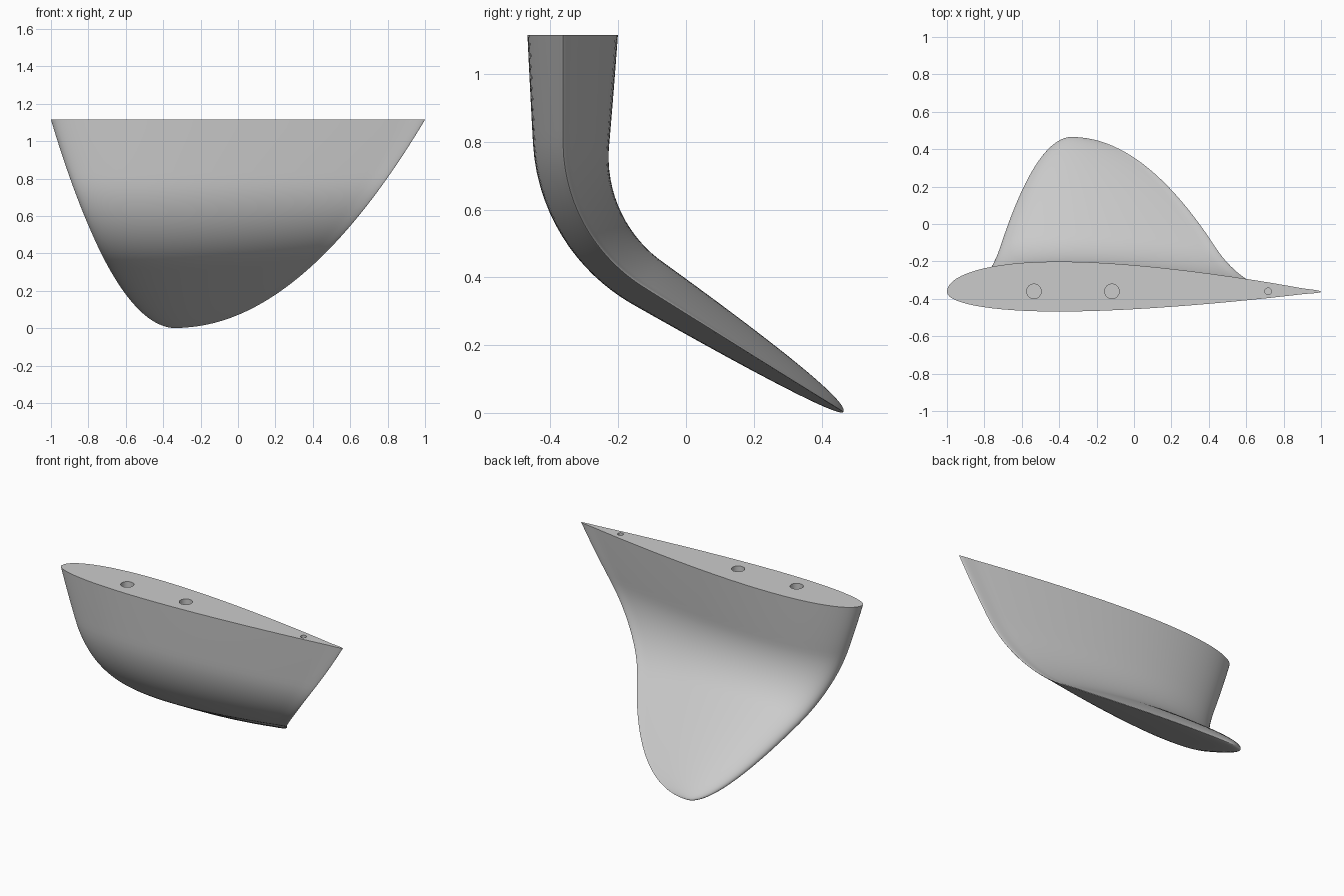
import bpy, bmesh, math
from mathutils import Vector

cube = bpy.data.objects.get("Cube")
if cube:
    bpy.data.objects.remove(cube, do_unlink=True)

TOP = 1.115          # height of the flat mounting face
MID_Y = -0.363       # chord line of the mounting face
BEND_Z = 0.8         # where the straight root starts to curve
RADIUS = 0.505
TURN = math.radians(58)
TIP_Z = 0.003
STATIONS, HALF = 72, 40

grey = bpy.data.materials.new("light grey")
grey.use_nodes = True
colour = (0.6, 0.6, 0.6, 1)
grey.diffuse_color = colour
grey.node_tree.nodes["Principled BSDF"].inputs["Base Color"].default_value = colour


def spine(d):
    """Point (y, z) and bend angle at distance d down the chord line."""
    straight, arc = TOP - BEND_Z, RADIUS * TURN
    if d < straight:
        return MID_Y, TOP - d, 0.0
    a = min((d - straight) / RADIUS, TURN)
    rest = max(d - straight - arc, 0)
    y = MID_Y + RADIUS * (1 - math.cos(a)) + rest * math.sin(a)
    z = BEND_Z - RADIUS * math.sin(a) - rest * math.cos(a)
    return y, z, a


def thickness(u):
    """Airfoil half thickness, 1 at its thickest, with a rounded trailing edge."""
    foil = 10 * (0.2969 * math.sqrt(u) - 0.126 * u - 0.3516 * u**2
                 + 0.2843 * u**3 - 0.1036 * u**4)
    return min(max(foil, 0.5 * math.sqrt(1 - u)) if u > 0.9 else foil,
               0.8 * math.sqrt(max(1 - u, 0)) if u > 0.98 else 2)


# Fin: airfoil sections swept down the bent spine, with parabolic edges
bend_end = spine(TOP - BEND_Z + RADIUS * TURN)[1]
length = TOP - BEND_Z + RADIUS * TURN + (bend_end - TIP_Z) / math.cos(TURN)
bm = bmesh.new()
rings = []
for i in range(STATIONS):
    t = 1 - i / STATIONS
    y, z, a = spine(length * (1 - t * t))
    size = math.sqrt(max(z - TIP_Z, 0) / (TOP - TIP_Z))
    ring = []
    for k in range(2 * HALF):
        angle = math.pi * k / HALF
        u = (1 - math.cos(angle)) / 2
        side = 0.162 if k < HALF else -0.105
        off = side * thickness(u) * size
        x = -0.33 + size * (-0.67 + 2 * u)
        ring.append(bm.verts.new((x, y + off * math.cos(a), z + off * math.sin(a))))
    rings.append(ring)
for r0, r1 in zip(rings, rings[1:]):
    for k in range(2 * HALF):
        n = (k + 1) % (2 * HALF)
        bm.faces.new((r0[k], r0[n], r1[n], r1[k]))
bm.faces.new(rings[0])
y, z, a = spine(length)
tip = bm.verts.new((-0.33, y, z))
for k in range(2 * HALF):
    bm.faces.new((rings[-1][k], rings[-1][(k + 1) % (2 * HALF)], tip))
bmesh.ops.recalc_face_normals(bm, faces=bm.faces[:])
mesh = bpy.data.meshes.new("fin")
bm.to_mesh(mesh)
bm.free()
mesh.materials.append(grey)
fin = bpy.data.objects.new("fin", mesh)
bpy.context.collection.objects.link(fin)

# Mounting holes: two large and one small, sunk into the top face
for x, radius, depth in ((-0.535, 0.039, 0.2), (-0.118, 0.039, 0.2), (0.717, 0.018, 0.1)):
    bpy.ops.mesh.primitive_cylinder_add(vertices=32, radius=radius, depth=2 * depth,
                                        location=Vector((x, -0.36, TOP)))
    cutter = bpy.context.object
    cutter.name = "hole_cutter"
    cutter.hide_render = True
    cutter.data.materials.append(grey)
    bpy.context.view_layer.objects.active = fin
    cut = fin.modifiers.new("hole", "BOOLEAN")
    cut.operation = "DIFFERENCE"
    cut.solver = "EXACT"
    cut.object = cutter
    bpy.ops.object.modifier_apply(modifier=cut.name)
    bpy.data.objects.remove(cutter, do_unlink=True)

bpy.ops.object.select_all(action="DESELECT")
fin.select_set(True)
bpy.context.view_layer.objects.active = fin
bpy.ops.object.shade_smooth_by_angle(angle=math.radians(40))
